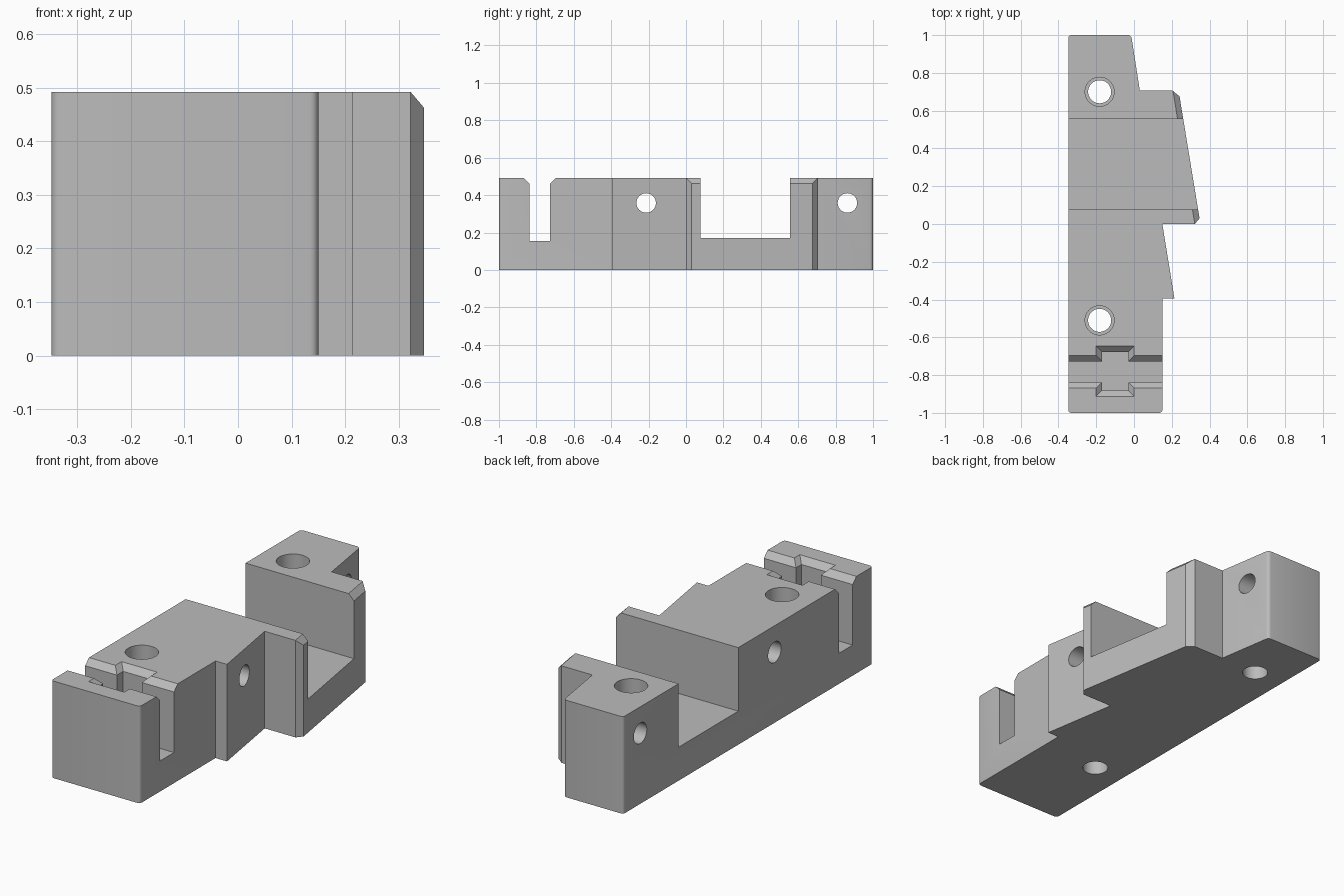
import bpy, bmesh, math
from mathutils import Vector, Matrix

if "Cube" in bpy.data.objects:
    bpy.data.objects.remove(bpy.data.objects["Cube"], do_unlink=True)

TOP = 0.492
CHAMFER = 0.03

grey = bpy.data.materials.new("plain grey")
grey.use_nodes = True
grey.diffuse_color = (0.5, 0.5, 0.5, 1)
grey.node_tree.nodes["Principled BSDF"].inputs["Base Color"].default_value = grey.diffuse_color


def finish(name, bm):
    bmesh.ops.recalc_face_normals(bm, faces=bm.faces)
    mesh = bpy.data.meshes.new(name)
    bm.to_mesh(mesh)
    bm.free()
    mesh.materials.append(grey)
    obj = bpy.data.objects.new(name, mesh)
    bpy.context.collection.objects.link(obj)
    return obj


def extrude(bm, points, offset):
    face = bm.faces.new([bm.verts.new(p) for p in points])
    new = bmesh.ops.extrude_face_region(bm, geom=[face])["geom"]
    bmesh.ops.translate(bm, vec=offset, verts=[v for v in new if isinstance(v, bmesh.types.BMVert)])


def slot(name, y0, y1, floor, flare=0.0):
    """Groove across the full width, with an optional flared mouth."""
    bm = bmesh.new()
    profile = [(y0, floor), (y1, floor)]
    if flare:
        profile += [(y1, TOP - flare), (y1 + 2 * flare, TOP + flare),
                    (y0 - 2 * flare, TOP + flare), (y0, TOP - flare)]
    else:
        profile += [(y1, 1), (y0, 1)]
    extrude(bm, [(-1, y, z) for y, z in profile], (2, 0, 0))
    return finish(name, bm)


def pocket(name, x0, x1, y0, y1, floor, flare):
    """Rectangular pocket with a flared mouth, built from stacked rings."""
    bm = bmesh.new()
    rings = []
    for z, d in ((floor, 0), (TOP - flare, 0), (TOP + flare, 2 * flare)):
        rings.append([bm.verts.new((x, y, z)) for x, y in
                      ((x0 - d, y0 - d), (x1 + d, y0 - d), (x1 + d, y1 + d), (x0 - d, y1 + d))])
    for low, high in zip(rings, rings[1:]):
        for i in range(4):
            j = (i + 1) % 4
            bm.faces.new((low[i], low[j], high[j], high[i]))
    bm.faces.new(rings[0])
    bm.faces.new(rings[-1])
    return finish(name, bm)


def hole(name, centre, radius, depth, axis):
    bm = bmesh.new()
    turn = Matrix.Rotation(math.pi / 2, 4, "Y") if axis == "x" else Matrix.Identity(4)
    bmesh.ops.create_cone(bm, cap_ends=True, segments=48, radius1=radius, radius2=radius,
                          depth=depth, matrix=Matrix.Translation(centre) @ turn)
    return finish(name, bm)


# Stepped body outline, extruded to full height
outline = [(-0.348, -1), (0.15, -1), (0.15, -0.394), (0.214, -0.394), (0.15, 0),
           (0.322, 0), (0.347, 0.03), (0.241, 0.676), (0.204, 0.706),
           (0.031, 0.706), (-0.015, 1), (-0.348, 1)]
bm = bmesh.new()
extrude(bm, [(x, y, 0) for x, y in outline], (0, 0, TOP))

# Rounded upright corners at both ends
corners = [e for e in bm.edges if all(abs(v.co.y) > 0.99 for v in e.verts)
           and abs(e.verts[0].co.z - e.verts[1].co.z) > 0.1]
bmesh.ops.bevel(bm, geom=corners, offset=0.016, segments=4, profile=0.5, affect="EDGES")

# Chamfer along the top of the slanted side
normal = Vector((1, 0.164, 0)).normalized() + Vector((0, 0, 1))
cut = bmesh.ops.bisect_plane(bm, geom=bm.verts[:] + bm.edges[:] + bm.faces[:],
                             plane_co=(0.322, 0, TOP), plane_no=normal.normalized(),
                             clear_outer=True, dist=0.0005)
bmesh.ops.holes_fill(bm, edges=[e for e in bm.edges if e.is_boundary], sides=0)
body = finish("mounting_block", bm)

# Grooves, pocket and drilled holes
cutters = [
    slot("wide_slot", 0.078, 0.557, 0.17),
    slot("narrow_slot", -0.838, -0.727, 0.155, CHAMFER),
    pocket("slot_pocket", -0.17, -0.03, -0.882, -0.677, 0.155, CHAMFER),
]
for end, y_up, y_side in (("front", -0.51, -0.213), ("rear", 0.70, 0.863)):
    cutters += [
        hole(end + "_bolt_hole", (-0.182, y_up, 0), 0.061, 3, "z"),
        hole(end + "_counterbore", (-0.182, y_up, 0.7), 0.077, 1, "z"),
        hole(end + "_cross_hole", (0, y_side, 0.358), 0.052, 3, "x"),
    ]

bpy.context.view_layer.objects.active = body
for cutter in cutters:
    mod = body.modifiers.new(cutter.name, "BOOLEAN")
    mod.operation = "DIFFERENCE"
    mod.solver = "EXACT"
    mod.object = cutter
    bpy.ops.object.modifier_apply(modifier=mod.name)
for cutter in cutters:
    bpy.data.objects.remove(cutter, do_unlink=True)

# Smooth hole walls and corners, crisp edges elsewhere
bpy.ops.object.select_all(action="DESELECT")
body.select_set(True)
bpy.ops.object.shade_smooth_by_angle(angle=math.radians(28))
